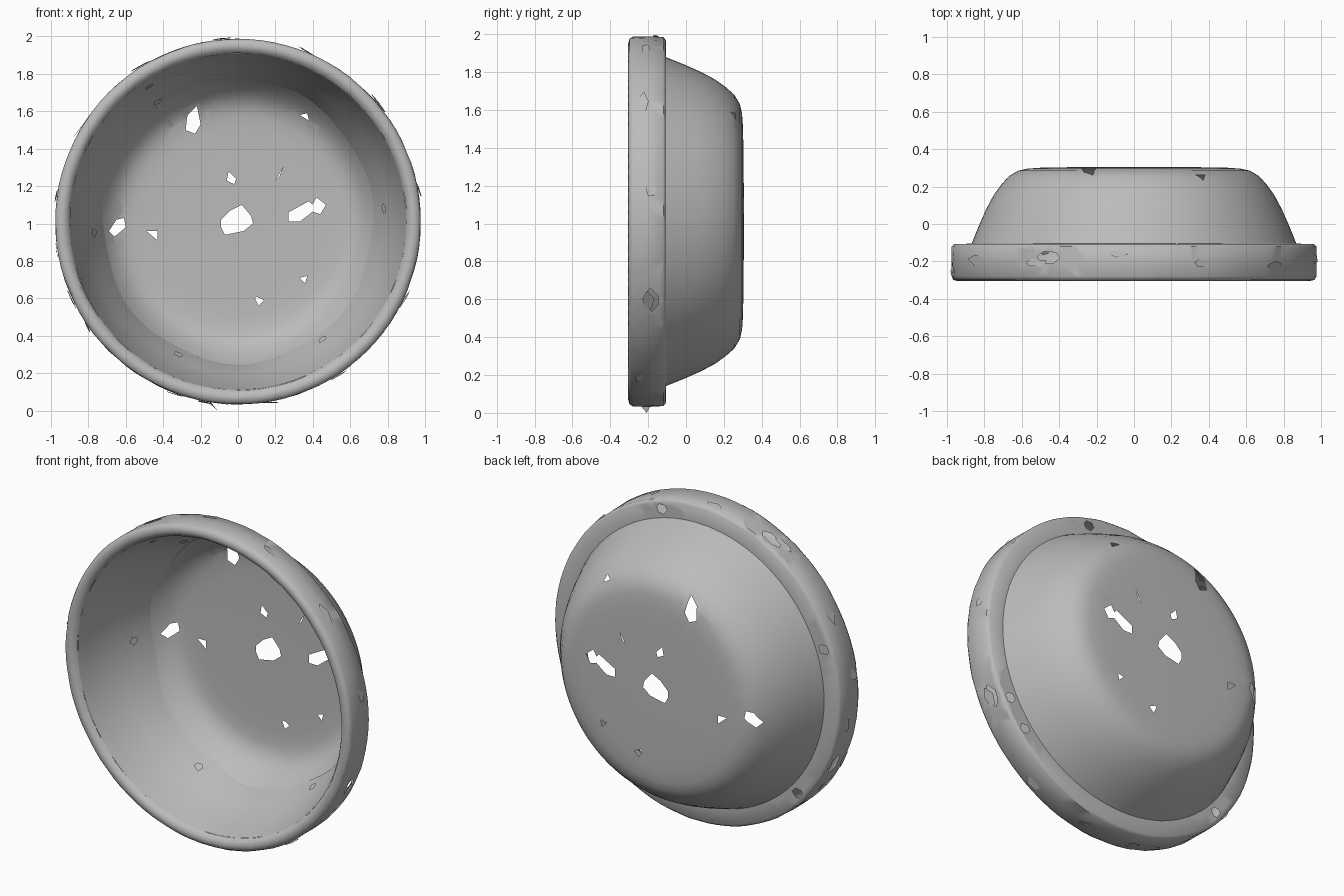
import bpy, bmesh, math, random
from mathutils import Vector

random.seed(7)
cube = bpy.data.objects.get("Cube")
if cube:
    bpy.data.objects.remove(cube, do_unlink=True)

CENTRE = Vector((0, 0, 1.01))
SEGS = 96

grey = bpy.data.materials.new("worn_grey")
grey.use_nodes = True
colour = (0.5, 0.5, 0.5, 1)
grey.diffuse_color = colour
grey.node_tree.nodes["Principled BSDF"].inputs["Base Color"].default_value = colour


def radial(angle, radius, y):
    return CENTRE + Vector((radius * math.cos(angle), y, radius * math.sin(angle)))


def revolve(profile, jitter=0, end=None):
    """Spin (radius, y) points around the y axis; end() shapes the last ring."""
    bm = bmesh.new()
    rings = []
    for i, (r, y) in enumerate(profile):
        ring = []
        for s in range(SEGS):
            a = 2 * math.pi * s / SEGS
            rr, yy = r + random.uniform(-jitter, jitter), y
            if end and i == len(profile) - 1:
                rr, yy = end(a)
            ring.append(bm.verts.new(radial(a, rr, yy)))
        rings.append(ring)
    for a, b in zip(rings, rings[1:]):
        for s in range(SEGS):
            t = (s + 1) % SEGS
            bm.faces.new((a[s], a[t], b[t], b[s]))
    return bm


def cut(bm, points, normal):
    """Remove a convex hole, given by its corners, along the normal."""
    mid = sum(points, Vector()) / len(points)
    reach = max((p - mid).length for p in points) + 0.03
    planes = []
    for p, q in zip(points, points[1:] + points[:1]):
        side = (q - p).cross(normal).normalized()
        planes.append((p, side if side.dot(p - mid) > 0 else -side))

    def nearby():
        bm.normal_update()
        found = []
        for f in bm.faces:
            c = f.calc_center_median()
            size = max((v.co - c).length for v in f.verts)
            if (c - mid).length < reach + size and abs(f.normal.dot(normal)) > 0.4:
                found.append(f)
        return found

    for p, side in planes:
        faces = nearby()
        geom = set(faces)
        for f in faces:
            geom.update(f.edges)
            geom.update(f.verts)
        bmesh.ops.bisect_plane(bm, geom=list(geom), plane_co=p, plane_no=side, dist=1e-5)
    gone = [f for f in nearby()
            if all((f.calc_center_median() - p).dot(side) < 0 for p, side in planes)]
    bmesh.ops.delete(bm, geom=gone, context="FACES")


def blob(mid, normal, wide, high, corners=6):
    """Irregular convex outline around a point, facing the normal."""
    u = normal.cross(Vector((0, 1, 0))) if abs(normal.y) < 0.9 else Vector((1, 0, 0))
    u.normalize()
    v = normal.cross(u).normalized()
    out = []
    for i in range(corners):
        a = 2 * math.pi * (i + random.uniform(-0.3, 0.3)) / corners
        out.append(mid + u * math.cos(a) * wide + v * math.sin(a) * high)
    return out


def finish(name, bm, sharp=40):
    bmesh.ops.recalc_face_normals(bm, faces=bm.faces)
    mesh = bpy.data.meshes.new(name)
    bm.to_mesh(mesh)
    bm.free()
    mesh.materials.append(grey)
    mesh.shade_smooth()
    mesh.set_sharp_from_angle(angle=math.radians(sharp))
    obj = bpy.data.objects.new(name, mesh)
    bpy.context.scene.collection.objects.link(obj)
    return obj


# Bowl: flat floor, rounded shoulder and flared wall
wall = [(0.62, 0.285), (0.67, 0.255), (0.71, 0.21), (0.75, 0.155),
        (0.79, 0.08), (0.83, -0.01), (0.87, -0.11)]
bowl = revolve([(0.02, 0.305), (0.2, 0.305), (0.4, 0.303), (0.5, 0.301), (0.57, 0.296)] + wall)

# Holes rusted through the floor, as x, z corners
holes = [
    [(-.09, .98), (-.07, .94), (.03, .96), (.08, 1), (.07, 1.04), (.02, 1.1), (-.04, 1.07), (-.09, 1.02)],
    [(.27, 1.01), (.33, 1.01), (.42, 1.08), (.38, 1.12), (.27, 1.06)],
    [(.38, 1.07), (.44, 1.05), (.47, 1.1), (.42, 1.14)],
    [(-.28, 1.5), (-.23, 1.48), (-.2, 1.53), (-.22, 1.63), (-.27, 1.58)],
    [(-.69, .96), (-.66, .93), (-.6, .98), (-.61, 1.03), (-.65, 1.02)],
    [(-.49, .96), (-.43, .96), (-.43, .91)],
    [(-.06, 1.23), (-.02, 1.21), (-.01, 1.24), (-.05, 1.28)],
    [(.2, 1.23), (.22, 1.25), (.24, 1.3)],
    [(.33, 1.58), (.37, 1.59), (.38, 1.55)],
    [(.09, .6), (.11, .56), (.14, .59), (.1, .61)],
    [(.33, .71), (.37, .72), (.36, .68)],
]
for hole in holes:
    cut(bowl, [Vector((x, 0.295, z)) for x, z in hole], Vector((0, 1, 0)))
finish("bowl", bowl)

# Hollow rim: back ledge, outer band and rounded front lip
rim = revolve([(0.865, -0.105), (0.96, -0.107), (0.975, -0.12), (0.977, -0.2), (0.977, -0.28),
               (0.965, -0.299), (0.94, -0.305), (0.915, -0.298), (0.9, -0.275)], 0.002)
for degrees in (-25, 118, 205):
    a = math.radians(degrees)
    out = Vector((math.cos(a), 0, math.sin(a)))
    cut(rim, blob(radial(a, 0.977, -0.18), out, 0.07, 0.035), out)
for degrees in (-28, 75, 160, 222, 320):
    a = math.radians(degrees)
    back = Vector((0, 1, 0))
    cut(rim, blob(radial(a, 0.92, -0.106), back, 0.035, 0.03), back)
finish("rim", rim, 50)


# Liner: inner wall ending in a ragged edge on the shoulder
def ragged_edge(a):
    r = 0.74 - 0.018 * math.cos(2 * a) + 0.008 * math.sin(7 * a)
    for (r0, y0), (r1, y1) in zip(wall, wall[1:]):
        if r0 <= r <= r1:
            return r, y0 + (y1 - y0) * (r - r0) / (r1 - r0) - 0.008


liner = revolve([(0.9, -0.275), (0.885, -0.22), (0.855, -0.11), (0.815, -0.01),
                 (0.775, 0.08), (0.74, 0.15)], end=ragged_edge)
for x, z in ((-.43, 1.65), (-.48, 1.74), (.78, 1.08), (-.77, .95), (.45, .38), (-.32, .3)):
    spot = Vector((x, 0, z)) - CENTRE
    a, r = math.atan2(spot.z, spot.x), spot.length
    slope = (radial(a, 0.9, 0.38) - CENTRE).normalized()
    y = 0.08 - (r - 0.775) * 2.25
    cut(liner, blob(radial(a, r, y), slope, 0.025, 0.025, 5), slope)
finish("liner", liner)

# Flakes: peeling scraps around the rim
flakes = bmesh.new()
for degrees in (-100, -80, -57, -25, 10, 40, 68, 95, 122, 150, 172, 189, 205, 215, 250):
    a = math.radians(degrees)
    tilt = Vector((math.cos(a + random.uniform(-.2, .2)), random.uniform(-.2, .2),
                   math.sin(a + random.uniform(-.2, .2)))).normalized()
    spot = radial(a, 0.982, random.uniform(-0.26, -0.15))
    flakes.faces.new([flakes.verts.new(p) for p in
                      blob(spot, tilt, random.uniform(.03, .07), random.uniform(.02, .035), 5)])
for v in flakes.verts:
    v.co.z = max(v.co.z, 0)
low = min(flakes.verts, key=lambda v: v.co.z)
low.co.z = 0
finish("rust_flakes", flakes)
